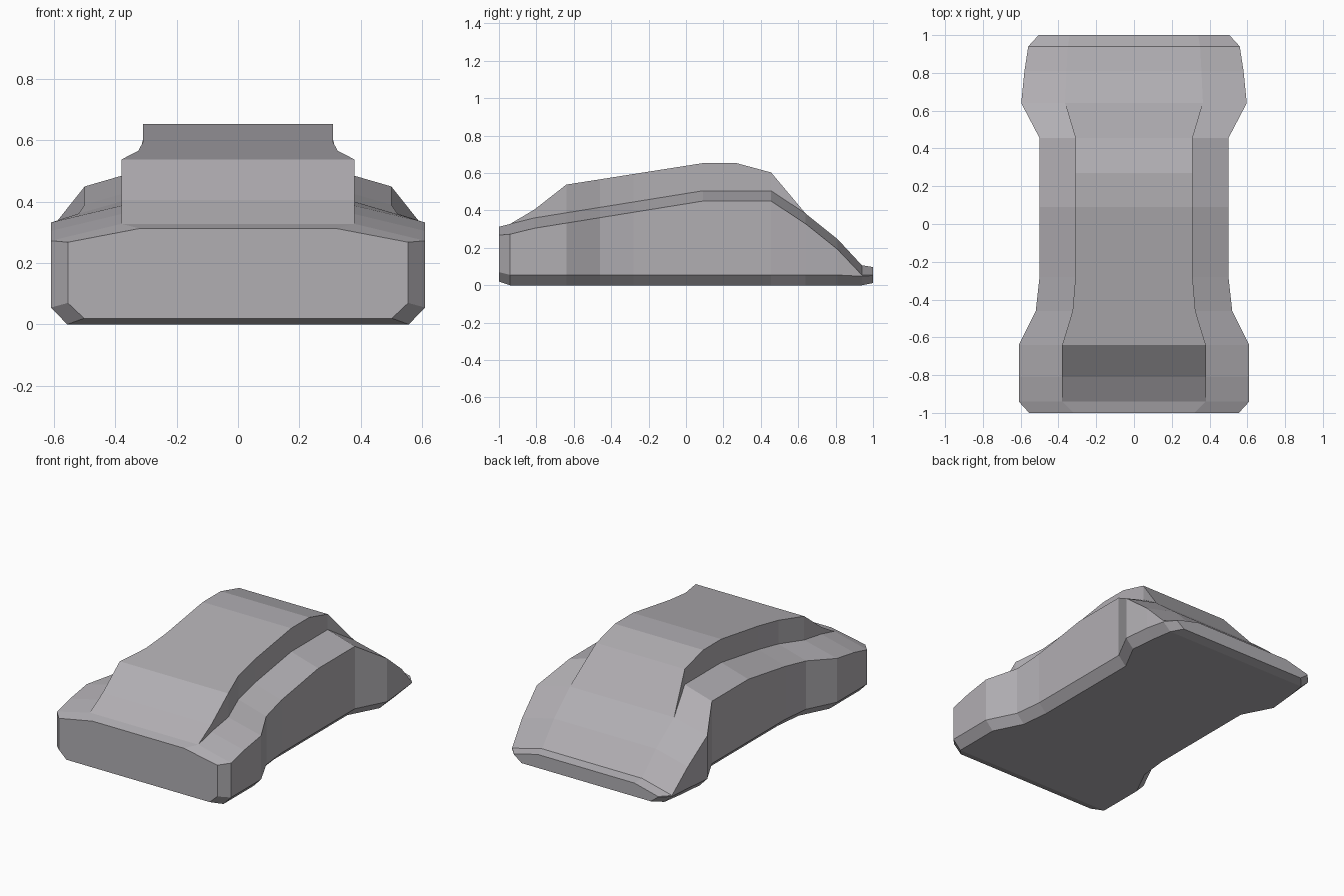
import bpy
import bmesh

if "Cube" in bpy.data.objects:
    bpy.data.objects.remove(bpy.data.objects["Cube"])


def lerp(curve, y):
    """Piecewise linear value of a profile [(y, value), ...] at y."""
    for (y0, v0), (y1, v1) in zip(curve, curve[1:]):
        if y <= y1:
            return v0 + (v1 - v0) * (y - y0) / (y1 - y0)
    return curve[-1][1]


# Profiles along the length
stations = [-1, -.94, -.81, -.64, -.46, -.28, .09, .27, .455, .64, .81, .94, 1]
outer = [(-1, .555), (-.94, .61), (-.64, .61), (-.46, .52), (-.28, .5),
         (.455, .5), (.64, .597), (.81, .58), (.94, .56), (1, .505)]
inner = [(-1, .32), (-.94, .38), (-.64, .38), (-.46, .325), (-.28, .31),
         (.455, .31), (.64, .365), (.81, .357), (.94, .35), (1, .34)]
shoulder = [(-1, .313), (-.94, .328), (-.81, .36), (.09, .505), (.455, .505),
            (.64, .383), (.81, .247), (.94, .107), (1, .097)]
crown = [(-1, .313), (-.94, .328), (-.81, .405), (-.64, .538), (.09, .653),
         (.27, .653), (.455, .603), (.64, .383), (.81, .247), (.94, .107), (1, .097)]
side_top = [(-1, .268), (-.94, .273), (-.81, .305), (.09, .45), (.455, .45),
            (.64, .328), (.81, .192), (.94, .055), (1, .056)]
side_low = [(-1, .07), (-.94, .055), (.81, .055), (.94, .048), (1, .052)]
base = [(-1, .02), (-.94, 0), (.94, 0), (1, .012)]

# Body: symmetric cross-sections bridged from front to back
bm = bmesh.new()
rings = []
for y in stations:
    w, xi = lerp(outer, y), lerp(inner, y)
    half = [(w - .053, lerp(base, y)), (w, lerp(side_low, y)), (w, lerp(side_top, y)),
            (xi, lerp(shoulder, y)), (xi, lerp(crown, y))]
    loop = half + [(-x, z) for x, z in reversed(half)]
    rings.append([bm.verts.new((x, y, z)) for x, z in loop])

n = len(rings[0])
for a, b in zip(rings, rings[1:]):
    for i in range(n):
        j = (i + 1) % n
        bm.faces.new((a[i], a[j], b[j], b[i]))
bm.faces.new(rings[0])
bm.faces.new(rings[-1])

# Merge the places where the raised wall fades into the shoulder
bmesh.ops.remove_doubles(bm, verts=bm.verts, dist=.0005)
bmesh.ops.recalc_face_normals(bm, faces=bm.faces)
mesh = bpy.data.meshes.new("body")
bm.to_mesh(mesh)
bm.free()

# Mid grey, faintly violet finish
grey = bpy.data.materials.new("grey_finish")
grey.diffuse_color = (.44, .425, .45, 1)
grey.use_nodes = True
grey.node_tree.nodes["Principled BSDF"].inputs["Base Color"].default_value = grey.diffuse_color
mesh.materials.append(grey)
bpy.context.collection.objects.link(bpy.data.objects.new("body", mesh))
